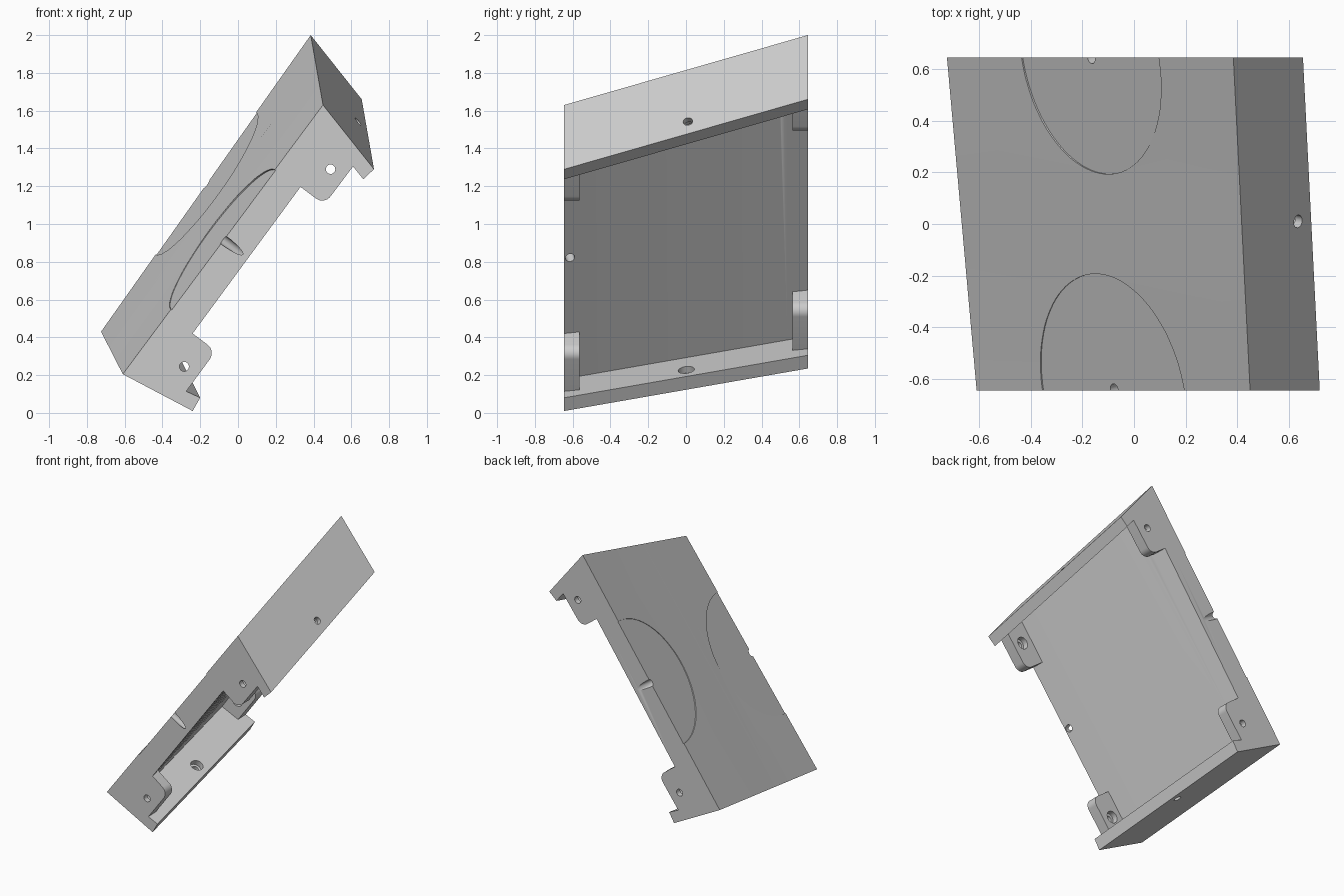
import bpy, bmesh, math
from mathutils import Vector

if "Cube" in bpy.data.objects:
    bpy.data.objects.remove(bpy.data.objects["Cube"])

HALF = 0.645
THIN = 0.08


def lerp(a, b, t):
    return a + (b - a) * t


# Lower (A) and upper (B) outer corner of the tilted panel at depth y
def corner(end, y):
    t = (y + HALF) / (2 * HALF)
    f, b = {"A": ((-0.61, 0.205), (-0.725, 0.43)),
            "B": ((0.45, 1.63), (0.385, 2.0))}[end]
    return Vector((lerp(f[0], b[0], t), y, lerp(f[1], b[1], t)))


def offset(end, y, dx, dz):
    return corner(end, y) + Vector((dx, 0, dz))


# Skin a row of matching closed sections
def loft(name, rows):
    bm = bmesh.new()
    vs = [[bm.verts.new(p) for p in row] for row in rows]
    n = len(rows[0])
    for a, b in zip(vs, vs[1:]):
        for i in range(n):
            j = (i + 1) % n
            bm.faces.new((a[i], a[j], b[j], b[i]))
    bm.faces.new(vs[0])
    bm.faces.new(vs[-1])
    bmesh.ops.recalc_face_normals(bm, faces=bm.faces)
    me = bpy.data.meshes.new(name)
    bm.to_mesh(me)
    bm.free()
    ob = bpy.data.objects.new(name, me)
    bpy.context.collection.objects.link(ob)
    return ob


def rod(start, direction, r, d0, d1, sides=32):
    d = direction.normalized()
    bpy.ops.mesh.primitive_cylinder_add(
        vertices=sides, radius=r, depth=d1 - d0,
        location=start + d * (d0 + d1) / 2,
        rotation=d.to_track_quat("Z", "Y").to_euler())
    ob = bpy.context.object
    ob.name = "cutter"
    return ob


def combine(body, tool, op):
    tool.hide_render = True
    m = body.modifiers.new("combine", "BOOLEAN")
    m.operation, m.solver, m.object = op, "EXACT", tool
    bpy.context.view_layer.objects.active = body
    bpy.ops.object.modifier_apply(modifier=m.name)
    bpy.data.objects.remove(tool, do_unlink=True)


# Narrow hole from outside, wider bore from inside
def drill(body, p, d, step):
    combine(body, rod(p, d, 0.025, -0.05, step + 0.03), "DIFFERENCE")
    combine(body, rod(p, d, 0.043, step, 0.15), "DIFFERENCE")


# Channel body: plate with two inward-leaning end walls
channel = [("A", 0, 0), ("B", 0, 0), ("B", 0.27, -0.34), ("B", 0.213, -0.393),
           ("B", 0.056, -0.196), ("A", 0.193, -0.025), ("A", 0.41, -0.125),
           ("A", 0.37, -0.195)]
ys = [lerp(-HALF, HALF, i / 12) for i in range(13)]
body = loft("panel_cover", [[offset(e, y, a, b) for e, a, b in channel] for y in ys])


# Round one corner of a tab outline with a small arc
def rounded(prev, c, nxt, r=0.055, n=8):
    c = Vector(c)
    p = c + (Vector(prev) - c).normalized() * r
    q = c + (Vector(nxt) - c).normalized() * r
    out = []
    for i in range(n + 1):
        a = math.pi / 2 * i / n
        out.append(tuple(c + (p - c) * (1 - math.sin(a)) + (q - c) * (1 - math.cos(a))))
    return out


# Corner mounting tabs, one at each end of both open sides
low_tab = [(0.33, 0.245)] + rounded((0.37, 0.215), (0.493, 0.123), (0.34, -0.085)) \
    + [(0.322, -0.11), (0.16, -0.03)]
high_tab = [(-0.15, -0.41)] + rounded((-0.11, -0.44), (0.007, -0.528), (0.155, -0.33)) \
    + [(0.178, -0.3), (0.045, -0.15)]
tabs = (("A", low_tab, (0.325, 0.04)), ("B", high_tab, (0.04, -0.34)))
for side in (-1, 1):
    inward = Vector((0, -side * THIN, 0))
    for end, outline, _ in tabs:
        face = [offset(end, side * HALF, a, b) for a, b in outline]
        combine(body, loft("corner_tab", [face, [p + inward for p in face]]), "UNION")
for side in (-1, 1):
    for end, _, hole in tabs:
        drill(body, offset(end, side * HALF, *hole), Vector((0, -side, 0)), 0.04)

# Screw holes in the middle of both end walls
for end, wall, flip in (("A", (0.37, -0.195), 1), ("B", (0.27, -0.34), -1)):
    run = corner(end, HALF) - corner(end, -HALF)
    normal = Vector((wall[0], 0, wall[1])).cross(run)
    if normal.z * flip < 0:
        normal.negate()
    drill(body, offset(end, 0.01, wall[0] * 0.81, wall[1] * 0.81), normal, 0.035)

# Shallow round recess and half hole at the middle of each open edge
across = (corner("A", HALF) + corner("B", HALF) - corner("A", -HALF) - corner("B", -HALF)) / 2
for side in (-1, 1):
    lo, hi = corner("A", side * HALF), corner("B", side * HALF)
    mid = (lo + hi) / 2
    down = across.cross(hi - lo)
    if down.z > 0:
        down.negate()
    combine(body, rod(mid, down, 0.46, -0.06, 0.005, 96), "DIFFERENCE")
    combine(body, rod(mid, down, 0.025, -0.05, 0.25), "DIFFERENCE")

bpy.ops.object.select_all(action="DESELECT")
body.select_set(True)
bpy.context.view_layer.objects.active = body
bpy.ops.object.shade_smooth_by_angle(angle=math.radians(25))
